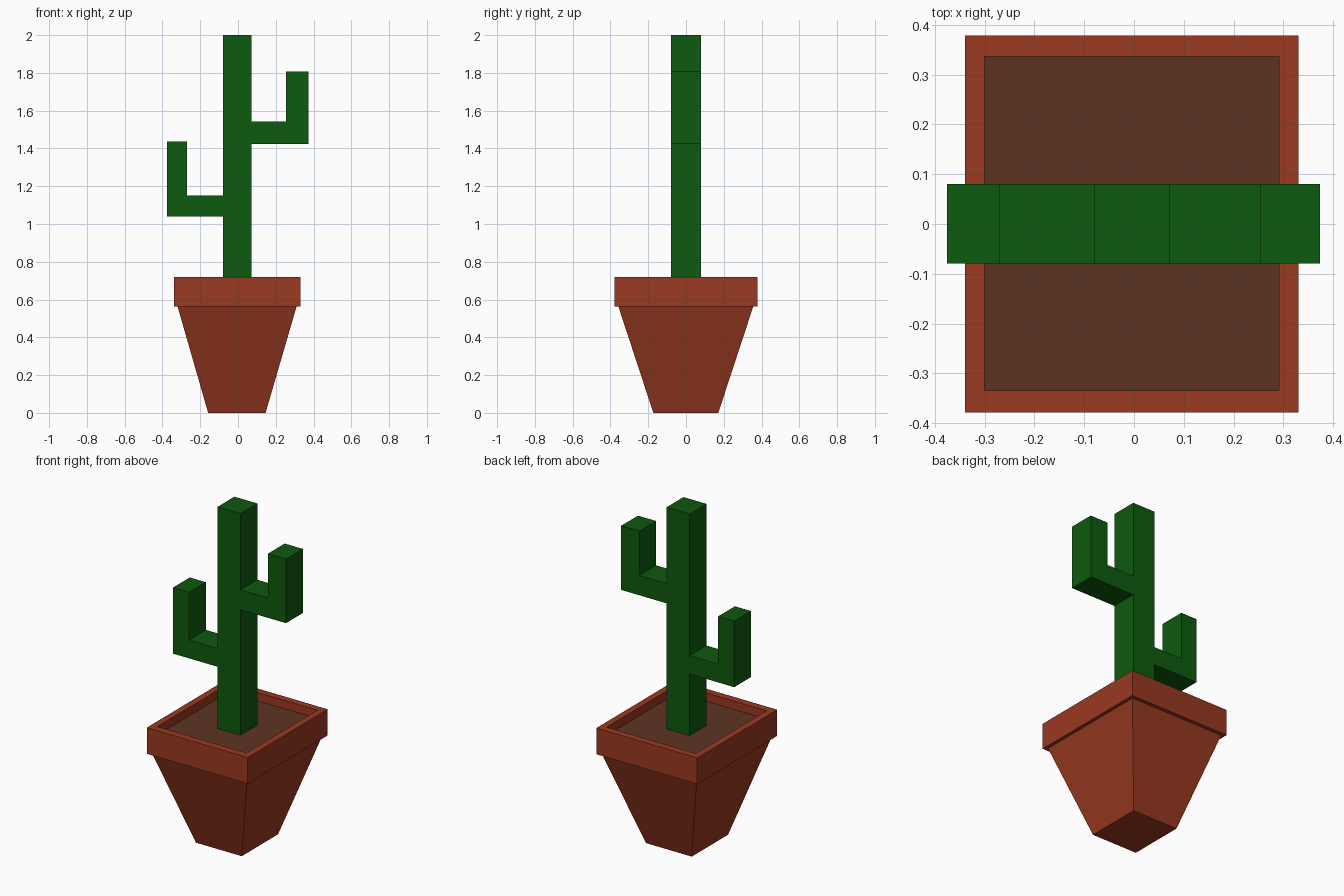
import bpy, bmesh

if "Cube" in bpy.data.objects:
    bpy.data.objects.remove(bpy.data.objects["Cube"])


def material(name, rgb):
    m = bpy.data.materials.new(name)
    m.diffuse_color = (*rgb, 1)
    m.use_nodes = True
    m.node_tree.nodes["Principled BSDF"].inputs["Base Color"].default_value = m.diffuse_color
    return m


terracotta = material("terracotta", (0.32, 0.041, 0.015))
earth = material("dark soil", (0.108, 0.034, 0.016))
green = material("cactus green", (0.0042, 0.1, 0.0045))


def finish(name, bm, mat):
    bmesh.ops.recalc_face_normals(bm, faces=bm.faces[:])
    me = bpy.data.meshes.new(name)
    bm.to_mesh(me)
    bm.free()
    me.materials.append(mat)
    ob = bpy.data.objects.new(name, me)
    bpy.context.collection.objects.link(ob)
    return ob


def loft(name, rings, mat):
    """Closed solid through rectangles given as (x0, x1, y0, y1, z)."""
    bm = bmesh.new()
    loops = [[bm.verts.new(p) for p in
              ((x0, y0, z), (x1, y0, z), (x1, y1, z), (x0, y1, z))]
             for x0, x1, y0, y1, z in rings]
    for a, b in zip(loops, loops[1:]):
        for i in range(4):
            j = (i + 1) % 4
            bm.faces.new((a[i], a[j], b[j], b[i]))
    bm.faces.new(loops[0])
    bm.faces.new(loops[-1])
    return finish(name, bm, mat)


SOIL_Z, RIM_BASE, RIM_TOP = 0.67, 0.563, 0.72
outer = (-0.34, 0.33, -0.379, 0.379)
inner = (-0.30, 0.291, -0.335, 0.337)

# Tapered pot with overhanging rim and recessed inside
loft("pot", [(-0.158, 0.146, -0.173, 0.171, 0.0),
             (-0.32, 0.31, -0.358, 0.356, RIM_BASE),
             (*outer, RIM_BASE), (*outer, RIM_TOP),
             (*inner, RIM_TOP), (*inner, SOIL_Z - 0.02)], terracotta)

# Soil slab filling the pot
loft("soil", [(*inner, SOIL_Z - 0.02), (*inner, SOIL_Z)], earth)

# Cactus: trunk and two bent arms as one outline, extruded in depth
outline = [(-0.08, SOIL_Z - 0.01), (0.072, SOIL_Z - 0.01),
           (0.072, 1.423), (0.374, 1.423), (0.374, 1.808), (0.254, 1.808),
           (0.254, 1.542), (0.072, 1.542), (0.072, 2.0), (-0.08, 2.0),
           (-0.08, 1.15), (-0.269, 1.15), (-0.269, 1.436), (-0.376, 1.436),
           (-0.376, 1.04), (-0.08, 1.04)]
bm = bmesh.new()
front = bm.faces.new([bm.verts.new((x, -0.079, z)) for x, z in outline])
ext = bmesh.ops.extrude_face_region(bm, geom=[front], use_keep_orig=True)
bmesh.ops.translate(bm, vec=(0, 0.159, 0),
                    verts=[v for v in ext["geom"] if isinstance(v, bmesh.types.BMVert)])
finish("cactus", bm, green)
